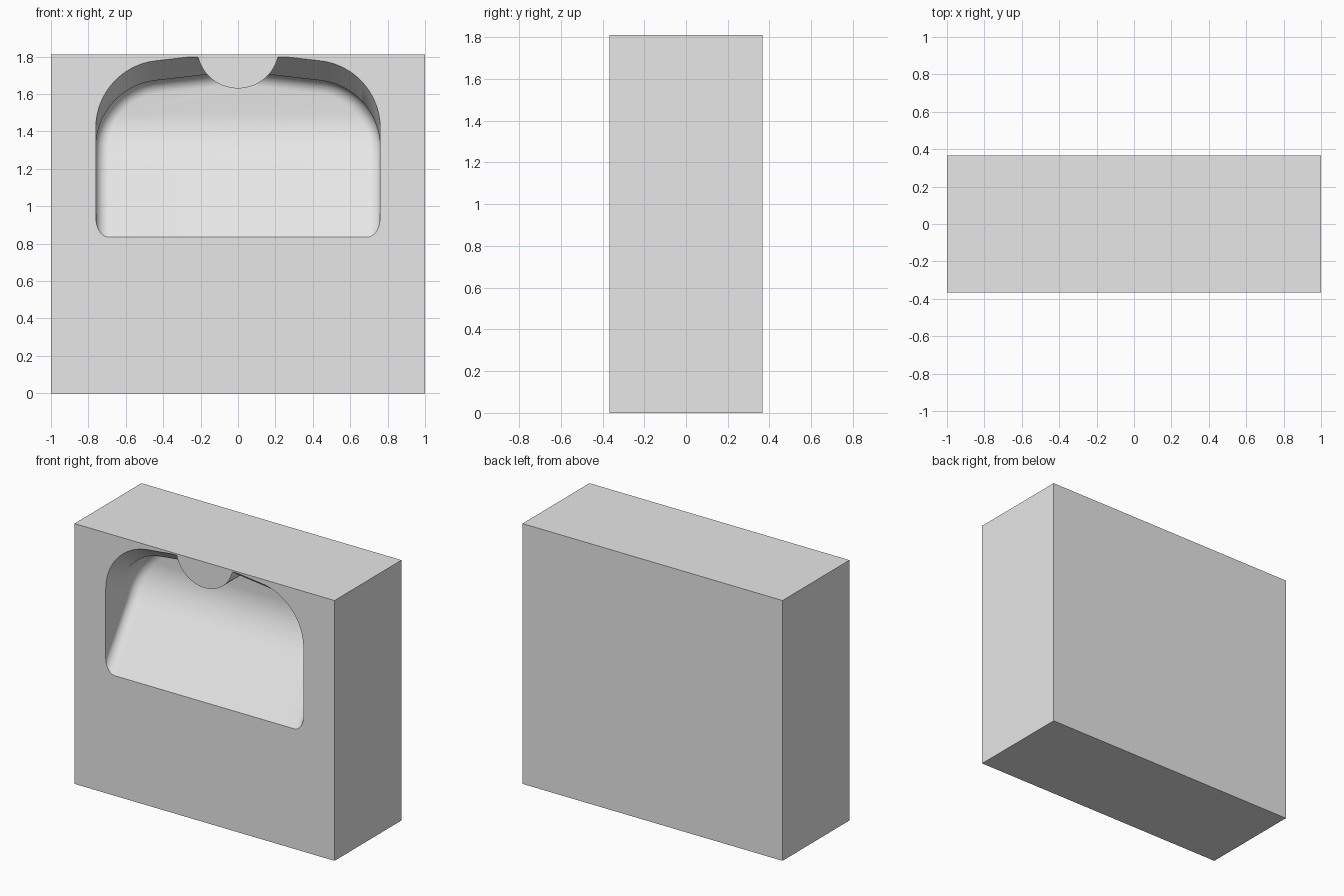
import bpy, bmesh, math
from mathutils import Vector

if "Cube" in bpy.data.objects:
    bpy.data.objects.remove(bpy.data.objects["Cube"], do_unlink=True)

HALF_DEPTH, HEIGHT = 0.3675, 1.81
SLOPE, SILL = 0.7, 0.835          # slanted recess floor and its front edge
BEND, UPRIGHT = 1.22, 1.50        # floor curves to an upright back wall
FILLET, CREASE = 0.07, 0.15       # inner rounding, depth of the roof crease
HALF_W, ARC_R, ARC_Z = 0.76, 0.36, 1.315

grey = bpy.data.materials.new("light grey")
grey.use_nodes = True
grey.diffuse_color = (0.8, 0.8, 0.8, 1)
grey.node_tree.nodes["Principled BSDF"].inputs["Base Color"].default_value = (0.8, 0.8, 0.8, 1)


def make_object(name, bm):
    bmesh.ops.recalc_face_normals(bm, faces=bm.faces)
    mesh = bpy.data.meshes.new(name)
    bm.to_mesh(mesh)
    bm.free()
    mesh.materials.append(grey)
    obj = bpy.data.objects.new(name, mesh)
    bpy.context.collection.objects.link(obj)
    return obj


def subtract(target, tool):
    mod = target.modifiers.new("cut", 'BOOLEAN')
    mod.operation, mod.solver, mod.object = 'DIFFERENCE', 'EXACT', tool
    bpy.context.view_layer.objects.active = target
    bpy.ops.object.modifier_apply(modifier=mod.name)
    bpy.data.objects.remove(tool, do_unlink=True)


def floor_depth(z):
    if z < BEND:
        return SLOPE * (z - SILL)
    t = min(z, UPRIGHT) - BEND
    return SLOPE * (BEND - SILL + t - t * t / (2 * (UPRIGHT - BEND)))


def half_outline():
    """Right half of the recess outline, bottom corner to top centre."""
    pts = [(HALF_W, 0.5)]
    pts += [(HALF_W, 0.66 + 0.02 * i) for i in range(32)]
    lean = math.radians(6.5)
    for i in range(25):
        a = (math.pi / 2 - lean) * i / 24
        pts.append((HALF_W - ARC_R + ARC_R * math.cos(a), ARC_Z + ARC_R * math.sin(a)))
    x, z = pts[-1]
    pts += [(x * k, z + x * (1 - k) * math.tan(lean)) for k in (0.8, 0.6, 0.4, 0.2)]
    return pts, (0, z + x * math.tan(lean))


def inset(pts, dist):
    """Mitred inward offset of a counter-clockwise outline."""
    out = []
    for i, p in enumerate(pts):
        a = (p - pts[i - 1]).normalized()
        b = (pts[(i + 1) % len(pts)] - p).normalized()
        n = Vector((-a.y - b.y, a.x + b.x)).normalized()
        out.append(p + n * dist / max(0.3, n.dot(Vector((-a.y, a.x)))))
    return out


def recess_cutter():
    half, top = half_outline()
    outline = [Vector(p) for p in half + [top] + [(-x, z) for x, z in reversed(half)]]
    bm = bmesh.new()
    rings = []

    def add_ring(pts, depths):
        rings.append([bm.verts.new((p.x, d - HALF_DEPTH, p.y)) for p, d in zip(pts, depths)])

    # Sloping entry roof, from the front to the crease
    crease = [min(CREASE, floor_depth(p.y) - FILLET - 0.01) for p in outline]
    front = [min(-0.01, c - 0.01) for c in crease]
    mouth = [Vector((p.x, min(HEIGHT - 0.004, p.y + SLOPE * (c - f)))) if p.y > ARC_Z - 0.001 else p
             for p, c, f in zip(outline, crease, front)]
    add_ring(mouth, [-0.5] * len(mouth))
    add_ring(mouth, front)
    add_ring(outline, crease)
    # Rounded transition from walls to floor
    steps = 9
    for k in range(steps + 1):
        a = math.pi / 2 * k / steps
        pts = inset(outline, FILLET * (1 - math.cos(a)))
        add_ring(pts, [floor_depth(p.y) - FILLET * (1 - math.sin(a)) for p in pts])
    for r, s in zip(rings, rings[1:]):
        for i in range(len(r)):
            bm.faces.new((r[i - 1], r[i], s[i], s[i - 1]))
    bm.faces.new(rings[0])
    # Floor, cut into rows so that it can bend
    fixed = {v for ring in rings for v in ring}
    for v in rings[-1]:
        v.co.y = 0
    cap = bm.faces.new(rings[-1])
    geom = [cap] + list(cap.edges) + list(cap.verts)
    rows = 16
    for i in range(rows + 1):
        z = BEND + (UPRIGHT - BEND) * i / rows
        cut = bmesh.ops.bisect_plane(bm, geom=[g for g in geom if g.is_valid], dist=1e-5,
                                     plane_co=(0, 0, z), plane_no=(0, 0, 1))
        geom = cut["geom"]
    loose = set(rings[-1]) | {v for v in bm.verts if v not in fixed}
    for v in loose:
        v.co.y = floor_depth(v.co.z) - HALF_DEPTH
    bmesh.ops.triangulate(bm, faces=bm.faces)
    return make_object("recess_cutter", bm)


def tab_shape():
    """Round bar left standing at the top centre of the recess."""
    bm = bmesh.new()
    n = 96
    loops = [[bm.verts.new((0.22 * math.cos(2 * math.pi * i / n), y,
                            1.85 + 0.22 * math.sin(2 * math.pi * i / n))) for i in range(n)]
             for y in (-1.2, 1.2)]
    bm.faces.new(loops[0])
    bm.faces.new(loops[1])
    for i in range(n):
        bm.faces.new((loops[0][i - 1], loops[0][i], loops[1][i], loops[1][i - 1]))
    return make_object("tab_shape", bm)


# Solid block
bm = bmesh.new()
bmesh.ops.create_cube(bm, size=1)
for v in bm.verts:
    v.co = Vector((v.co.x * 2, v.co.y * 2 * HALF_DEPTH, (v.co.z + 0.5) * HEIGHT))
block = make_object("recessed_block", bm)

# Recess with the round tab left in place
cutter = recess_cutter()
subtract(cutter, tab_shape())
subtract(block, cutter)

bpy.ops.object.select_all(action='DESELECT')
block.select_set(True)
bpy.context.view_layer.objects.active = block
bpy.ops.object.shade_smooth_by_angle(angle=math.radians(25))
